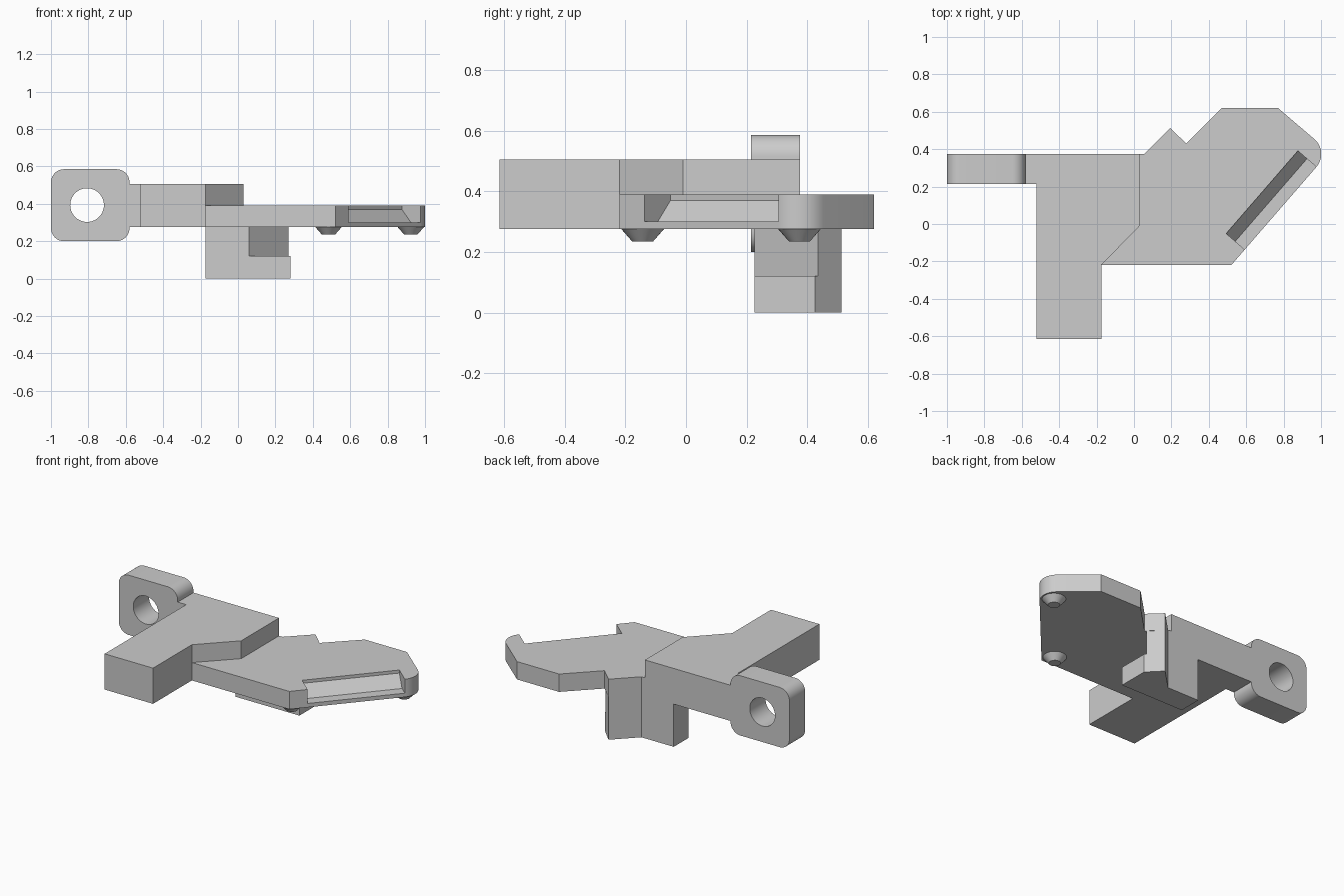
import bpy, bmesh, math
from mathutils import Matrix, Vector

if "Cube" in bpy.data.objects:
    bpy.data.objects.remove(bpy.data.objects["Cube"], do_unlink=True)

GREY = (0.604, 0.604, 0.604, 1)
mat = bpy.data.materials.new("plain grey")
mat.use_nodes = True
mat.diffuse_color = GREY
mat.node_tree.nodes["Principled BSDF"].inputs["Base Color"].default_value = GREY


def outline(points, steps=10):
    """2D outline; a third value on a point rounds that corner by that radius."""
    result = []
    for i, p in enumerate(points):
        c = Vector(p[:2])
        if len(p) == 2:
            result.append(c)
            continue
        radius = p[2]
        a = (Vector(points[i - 1][:2]) - c).normalized()
        b = (Vector(points[(i + 1) % len(points)][:2]) - c).normalized()
        half = a.angle(b) / 2
        centre = c + (a + b).normalized() * radius / math.sin(half)
        start = (c + a * radius / math.tan(half) - centre).normalized()
        end = (c + b * radius / math.tan(half) - centre).normalized()
        for k in range(steps + 1):
            result.append(centre + start.slerp(end, k / steps).normalized() * radius)
    return result


def finish(name, bm):
    bmesh.ops.recalc_face_normals(bm, faces=bm.faces)
    mesh = bpy.data.meshes.new(name)
    bm.to_mesh(mesh)
    bm.free()
    mesh.materials.append(mat)
    ob = bpy.data.objects.new(name, mesh)
    bpy.context.collection.objects.link(ob)
    return ob


def prism(name, points, depth, frame):
    """Extrude an outline along the local z of a frame."""
    bm = bmesh.new()
    face = bm.faces.new([bm.verts.new((p.x, p.y, 0)) for p in outline(points)])
    new = bmesh.ops.extrude_face_region(bm, geom=[face])["geom"]
    verts = [v for v in new if isinstance(v, bmesh.types.BMVert)]
    bmesh.ops.translate(bm, verts=verts, vec=(0, 0, depth))
    bm.transform(frame)
    return finish(name, bm)


def upright(origin, u):
    """Frame whose local x runs along u and local y points up."""
    u, up = Vector(u).normalized(), Vector((0, 0, 1))
    m = Matrix((u, up, u.cross(up))).transposed().to_4x4()
    m.translation = origin
    return m


def level(z):
    return Matrix.Translation((0, 0, z))


def select(ob):
    bpy.ops.object.select_all(action="DESELECT")
    ob.select_set(True)
    bpy.context.view_layer.objects.active = ob


def cut(ob, cutter):
    cutter.hide_render = True
    mod = ob.modifiers.new("cut", "BOOLEAN")
    mod.operation, mod.solver, mod.object = "DIFFERENCE", "EXACT", cutter
    select(ob)
    bpy.ops.object.modifier_apply(modifier=mod.name)
    bpy.data.objects.remove(cutter, do_unlink=True)


BASE, PLATE_TOP, ARM_TOP = 0.275, 0.39, 0.505
BACK, LUG_FRONT, STEP = 0.375, 0.215, 0.12

# Thick arm block
arm = prism("arm_block", [(-0.52, -0.615), (-0.175, -0.615), (-0.175, -0.22),
                          (0.03, -0.01), (0.03, BACK), (-0.58, BACK),
                          (-0.58, LUG_FRONT), (-0.52, LUG_FRONT)],
            ARM_TOP - BASE, level(BASE))

# Thin side plate with a rounded outer corner
plate = prism("side_plate", [(-0.175, -0.22), (0.52, -0.22), (1.045, 0.385, 0.105),
                             (0.77, 0.62), (0.47, 0.62), (0.28, 0.43),
                             (0.193, 0.513), (0.055, BACK), (0.03, BACK), (0.03, -0.01)],
              PLATE_TOP - BASE, level(BASE))

# Slanted notch along the plate's outer edge
edge = Vector((0.655, 0.755, 0)).normalized()
outward = (edge.y, -edge.x, 0)
notch = prism("notch_cutter", [(0.1, 0.3), (-0.064, 0.3), (-0.128, 0.37),
                               (-0.128, 0.5), (0.1, 0.5)],
              0.585, upright((0.973, 0.307, 0), outward))
cut(plate, notch)

# Pierced lug
lug = prism("lug", [(-1, 0.2, 0.07), (-0.58, 0.2, 0.07),
                    (-0.58, 0.585, 0.07), (-1, 0.585, 0.07)],
            BACK - LUG_FRONT, upright((0, BACK, 0), (1, 0, 0)))
bm = bmesh.new()
bmesh.ops.create_cone(bm, cap_ends=True, segments=48, radius1=0.09, radius2=0.09, depth=1,
                      matrix=Matrix.Translation((-0.807, 0.3, 0.393))
                      @ Matrix.Rotation(math.pi / 2, 4, "X"))
cut(lug, finish("hole_cutter", bm))

# Leg: square toe below, angled web above
rear = [(0.193, 0.513), (0.055, BACK), (-0.175, BACK), (-0.175, 0.225)]
prism("leg_toe", rear + [(0.28, 0.225), (0.28, 0.425)], STEP, level(0))
prism("leg_web", rear + [(0.06, 0.225), (0.27, 0.435)], BASE - STEP, level(STEP))

# Tapered feet under the plate
for name, x, y in (("front_foot", 0.484, -0.143), ("rear_foot", 0.924, 0.374)):
    bm = bmesh.new()
    bmesh.ops.create_cone(bm, cap_ends=True, segments=32, radius1=0.035, radius2=0.07,
                          depth=0.04, matrix=Matrix.Translation((x, y, BASE - 0.02)))
    finish(name, bm)

for ob in bpy.context.collection.objects:
    if ob.type == "MESH" and ob.data.materials and ob.data.materials[0] == mat:
        select(ob)
        bpy.ops.object.shade_smooth_by_angle(angle=math.radians(30))
